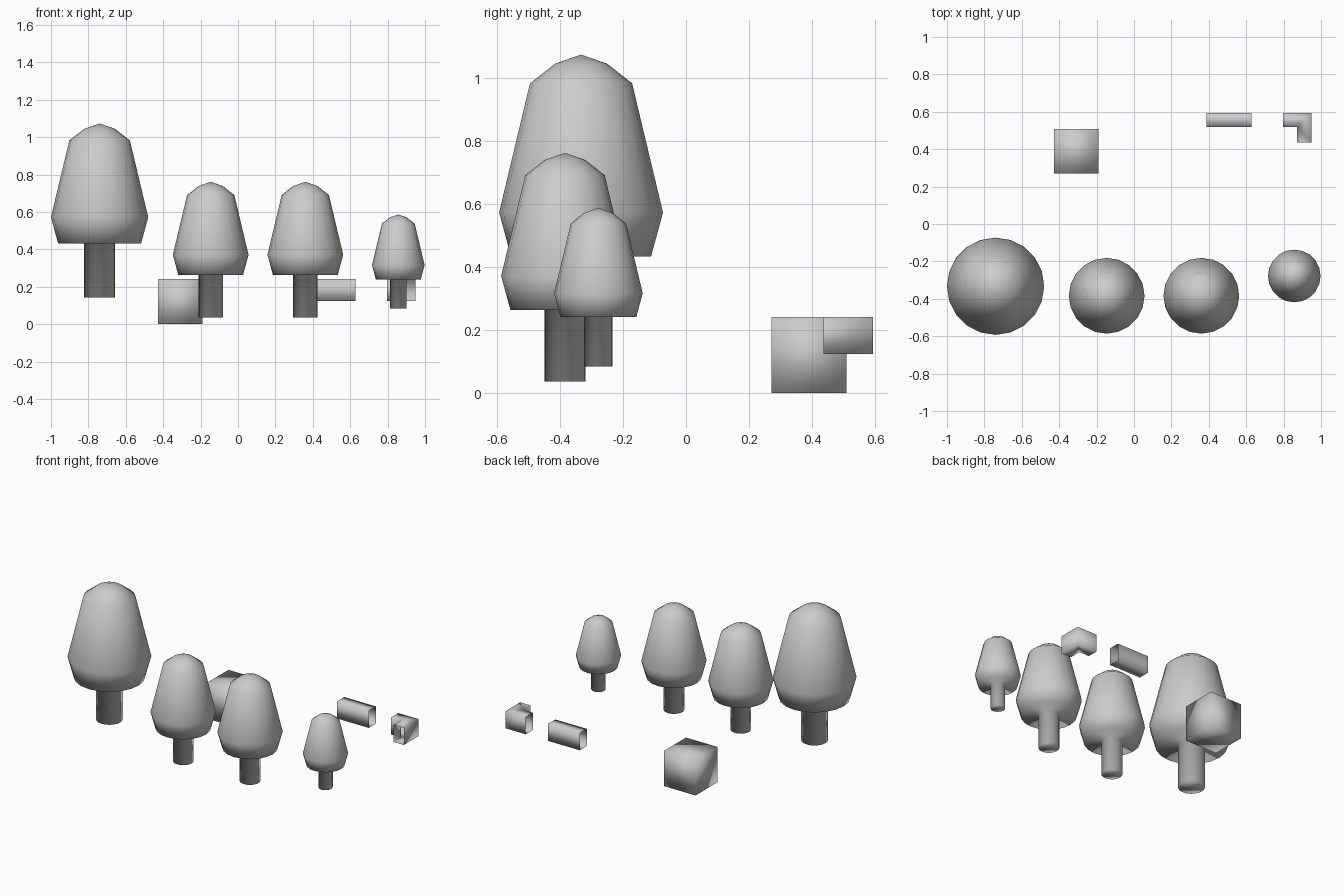
import bpy, bmesh
from math import sin, cos, tau

if "Cube" in bpy.data.objects:
    bpy.data.objects.remove(bpy.data.objects["Cube"])

SIDES = 20
# radius, height of the tree outline, from trunk base to crown tip
TREE = [(0.083, 0.0), (0.083, 0.29), (0.222, 0.29), (0.26, 0.43),
        (0.162, 0.84), (0.083, 0.902)]
TIP = 0.931


def finish(name, bm, location=(0, 0, 0)):
    mesh = bpy.data.meshes.new(name)
    bm.to_mesh(mesh)
    bm.free()
    mesh.shade_smooth()
    obj = bpy.data.objects.new(name, mesh)
    obj.location = location
    bpy.context.collection.objects.link(obj)
    return obj


def tree(name, location, s):
    """Trunk and crown as one turned surface, fully smooth shaded."""
    bm = bmesh.new()
    rings = [[bm.verts.new((r * s * cos(tau * i / SIDES), r * s * sin(tau * i / SIDES), z * s))
              for i in range(SIDES)] for r, z in TREE]
    tip = bm.verts.new((0, 0, TIP * s))
    bm.faces.new(rings[0][::-1])
    for i in range(SIDES):
        j = (i + 1) % SIDES
        for a, b in zip(rings, rings[1:]):
            bm.faces.new((a[i], a[j], b[j], b[i]))
        bm.faces.new((rings[-1][i], rings[-1][j], tip))
    finish(name, bm, location)


def prism(name, outline, z0, z1, open_sides=()):
    """Extrude a counter-clockwise floor outline; listed sides stay open."""
    bm = bmesh.new()
    low = [bm.verts.new((x, y, z0)) for x, y in outline]
    high = [bm.verts.new((x, y, z1)) for x, y in outline]
    bm.faces.new(low[::-1])
    bm.faces.new(high)
    n = len(outline)
    for i in range(n):
        if i not in open_sides:
            j = (i + 1) % n
            bm.faces.new((low[i], low[j], high[j], high[i]))
    finish(name, bm)


def rect(x0, x1, y0, y1):
    return [(x0, y0), (x1, y0), (x1, y1), (x0, y1)]


# Trees
tree("large_tree", (-0.74, -0.333, 0.142), 1.0)
tree("medium_tree_left", (-0.146, -0.384, 0.036), 0.779)
tree("medium_tree_right", (0.36, -0.384, 0.036), 0.779)
tree("small_tree", (0.857, -0.278, 0.083), 0.541)

# Solid block
prism("block", rect(-0.429, -0.189, 0.271, 0.509), 0.0, 0.241)

# Straight hedge section, open at both ends
prism("straight_hedge", rect(0.388, 0.627, 0.518, 0.594), 0.123, 0.241, (1, 3))

# Corner hedge section, open at the end of each arm
prism("corner_hedge", [(0.797, 0.518), (0.872, 0.518), (0.872, 0.437),
                       (0.949, 0.437), (0.949, 0.594), (0.797, 0.594)],
      0.123, 0.241, (2, 5))
